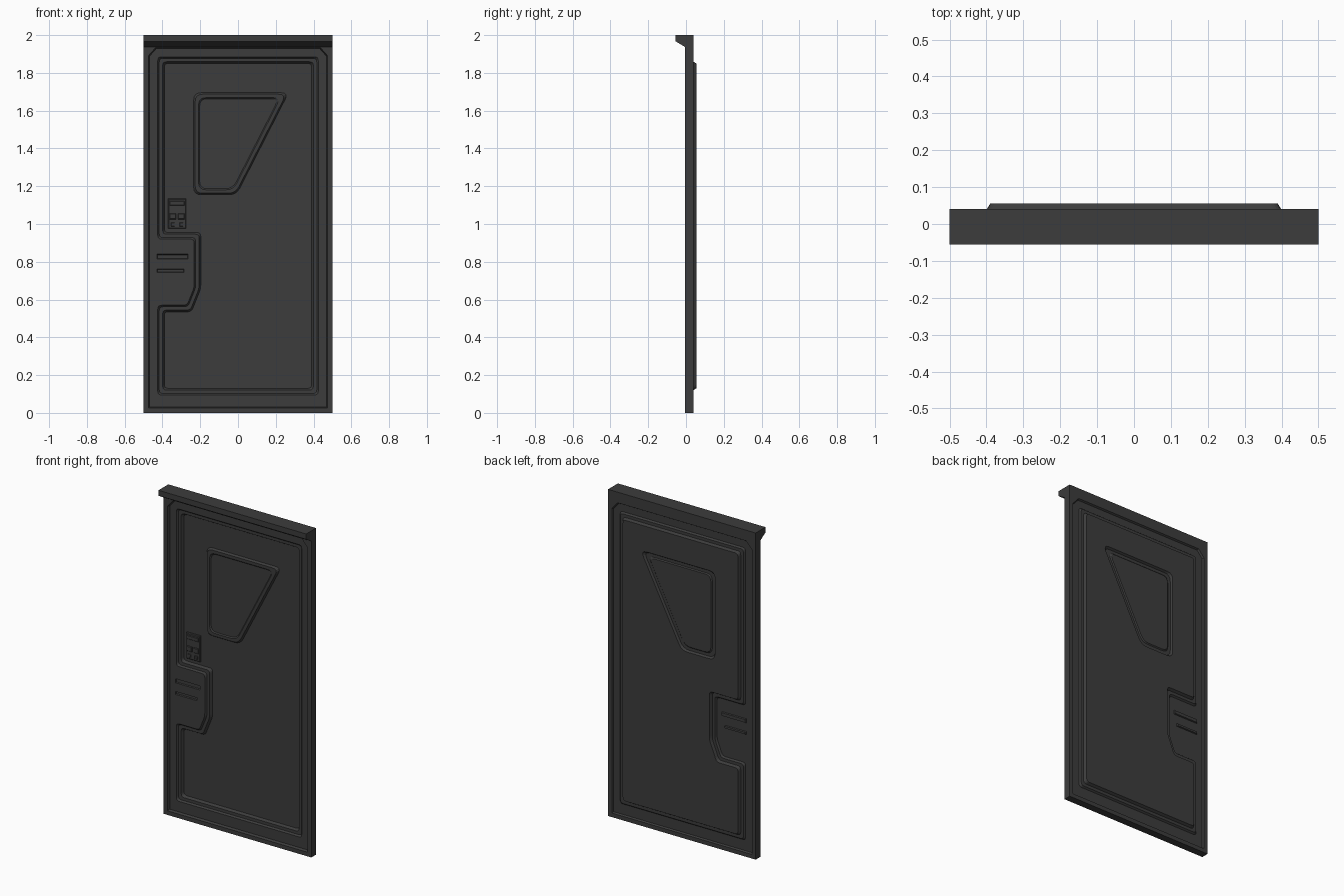
import bpy, bmesh
from mathutils import Vector

cube = bpy.data.objects.get("Cube")
if cube:
    bpy.data.objects.remove(cube, do_unlink=True)

GREY = 0.045
mat = bpy.data.materials.new("dark grey metal")
mat.use_nodes = True
mat.diffuse_color = (GREY, GREY, GREY, 1)
mat.node_tree.nodes["Principled BSDF"].inputs["Base Color"].default_value = (GREY, GREY, GREY, 1)


def finish(name, bm):
    bmesh.ops.recalc_face_normals(bm, faces=bm.faces)
    mesh = bpy.data.meshes.new(name)
    bm.to_mesh(mesh)
    bm.free()
    mesh.materials.append(mat)
    obj = bpy.data.objects.new(name, mesh)
    bpy.context.collection.objects.link(obj)
    return obj


def rect(x0, x1, z0, z1):
    return [(x0, z0), (x1, z0), (x1, z1), (x0, z1)]


def inset(poly, d):
    """Move every side of a counter-clockwise outline inwards by d."""
    pts = [Vector(p) for p in poly]
    out = []
    for i, p in enumerate(pts):
        a = (p - pts[i - 1]).normalized()
        b = (pts[(i + 1) % len(pts)] - p).normalized()
        na, nb = Vector((-a.y, a.x)), Vector((-b.y, b.x))
        out.append(p + (na + nb) * d / (1 + na.dot(nb)))
    return out


def rounded(poly, cut, steps=4):
    """Replace every corner with a small curve starting cut away from it."""
    pts = [Vector(p) for p in poly]
    out = []
    for i, p in enumerate(pts):
        a = p + (pts[i - 1] - p).normalized() * cut
        b = p + (pts[(i + 1) % len(pts)] - p).normalized() * cut
        for k in range(steps + 1):
            t = k / steps
            out.append(a * (1 - t) ** 2 + p * 2 * t * (1 - t) + b * t * t)
    return out


def ring(bm, poly, y):
    return [bm.verts.new((p[0], y, p[1])) for p in poly]


def wall(bm, r, s):
    for i in range(len(r)):
        j = (i + 1) % len(r)
        bm.faces.new((r[i], r[j], s[j], s[i]))


def fill(bm, *rings):
    """Flat face between an outer ring and any holes."""
    edges = []
    for r in rings:
        for i, v in enumerate(r):
            w = r[(i + 1) % len(r)]
            edges.append(bm.edges.get((v, w)) or bm.edges.new((v, w)))
    bmesh.ops.triangle_fill(bm, edges=edges, use_beauty=True, normal=(0, 1, 0))


def steps(bm, poly, profile, cut=0):
    """Chain of walls following (inset, y) pairs; gives first and last ring."""
    rings = []
    for d, y in profile:
        p = inset(poly, d)
        rings.append(ring(bm, rounded(p, cut) if cut else p, y))
    for r, s in zip(rings, rings[1:]):
        wall(bm, r, s)
    return rings[0], rings[-1]


# Outlines
border = rect(-0.5, 0.5, 0, 2)
field = [(-0.475, 0.025), (0.475, 0.025), (0.475, 1.89), (0.435, 1.935),
         (-0.435, 1.935), (-0.475, 1.89)]
panel = [(-0.425, 0.095), (0.425, 0.095), (0.425, 1.885), (-0.425, 1.885),
         (-0.425, 0.92), (-0.232, 0.92), (-0.232, 0.665), (-0.27, 0.57), (-0.425, 0.57)]
window = [(-0.235, 1.155), (-0.008, 1.155), (0.268, 1.695), (-0.235, 1.695)]
slots = [rect(-0.43, -0.265, 0.815, 0.84), rect(-0.43, -0.285, 0.744, 0.762)]

# Pressed door leaf: both skins follow the same steps
bm = bmesh.new()
outer = []
for rim_y, y in ((-0.005, 0.01), (0.04, 0.03)):
    edge = ring(bm, border, rim_y)
    outer.append(edge)
    lip, floor = steps(bm, field, [(0, rim_y), (0.006, y)])
    fill(bm, edge, lip)
    foot, face = steps(bm, panel, [(0, y), (0.008, y + 0.01),
                                   (0.026, y + 0.01), (0.035, y + 0.025)], 0.02)
    holes = []
    for s in slots:
        top, base = steps(bm, s, [(0, y), (0.003, y + 0.007)])
        fill(bm, base)
        holes.append(top)
    fill(bm, floor, foot, *holes)
    w = y + 0.025
    rim, pane = steps(bm, window, [(0, w), (0.008, w - 0.012),
                                   (0.026, w - 0.012), (0.032, w - 0.006)], 0.04)
    fill(bm, face, rim)
    fill(bm, pane)
wall(bm, *outer)
finish("door_leaf", bm)

# Overhanging lintel with a sloped underside
bm = bmesh.new()
profile = [(-0.005, 2), (-0.055, 2), (-0.055, 1.967), (-0.005, 1.937)]
ends = [[bm.verts.new((x, y, z)) for y, z in profile] for x in (-0.5, 0.5)]
wall(bm, *ends)
for e in ends:
    bm.faces.new(e)
finish("lintel", bm)


def plate(name, outline, y_front, y_back, bevel):
    bm = bmesh.new()
    back, front = steps(bm, outline, [(0, y_back), (0, y_front + bevel), (bevel, y_front)])
    fill(bm, back)
    fill(bm, front)
    finish(name, bm)


# Keypad with display bar, two keys and small lower buttons
plate("keypad_body", rect(-0.37, -0.275, 0.975, 1.135), 0.026, 0.045, 0.004)
plate("keypad_display", rect(-0.362, -0.283, 1.098, 1.122), 0.021, 0.03, 0.003)
for side, x in (("left", -0.3), ("right", -0.345)):
    plate("keypad_key_" + side, rect(x - 0.017, x + 0.017, 1.025, 1.056), 0.02, 0.03, 0.003)
    plate("keypad_button_" + side, rect(x - 0.01, x + 0.01, 0.988, 1.008), 0.022, 0.03, 0.002)
